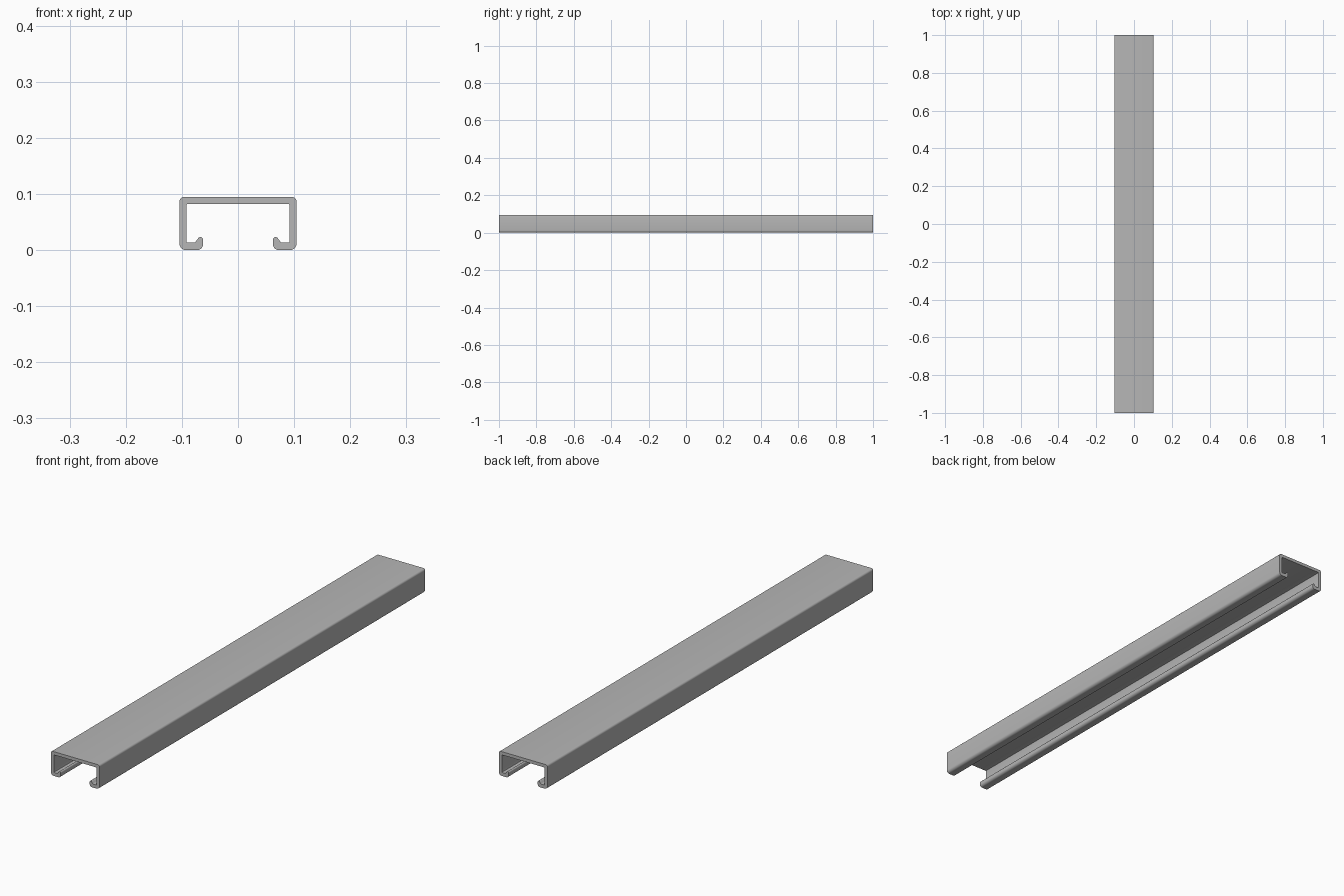
import bpy, bmesh, math

cube = bpy.data.objects.get("Cube")
if cube:
    bpy.data.objects.remove(cube, do_unlink=True)

LENGTH = 2.0
W, H, T = 0.1045, 0.0945, 0.0125   # half width, height, wall thickness


def arc(cx, cz, r, start, end, steps=5):
    """Points of a circular arc in the x-z plane, angles in degrees."""
    angles = [math.radians(start + (end - start) * i / steps) for i in range(steps + 1)]
    return [(cx + r * math.cos(a), cz + r * math.sin(a)) for a in angles]


# Plain grey metal
metal = bpy.data.materials.new("grey metal")
metal.use_nodes = True
grey = (0.47, 0.47, 0.47, 1)
metal.diffuse_color = grey
metal.node_tree.nodes["Principled BSDF"].inputs["Base Color"].default_value = grey

# Left half of the section: outer wall down, round the lip, inner wall up
half = arc(W - 0.008, H - 0.008, 0.008, 90, 0)            # top corner
half += arc(W - 0.012, 0.012, 0.012, 0, -90)              # bottom corner
half += arc(0.073, 0.011, 0.011, -90, -170)               # outside of lip
half += arc(0.067, 0.0185, 0.0048, 190, 40)               # rounded lip tip
half += arc(0.079, 0.0185, 0.005, 210, 270, 3)            # inside of lip
half += arc(W - T - 0.002, 0.0155, 0.002, -90, 0, 2)      # inner floor corner
half += arc(W - T - 0.002, H - T - 0.002, 0.002, 0, 90, 2)  # inner top corner

# Mirror the half into a closed section and extrude it along the rail
section = half + [(-x, z) for x, z in reversed(half)]
bm = bmesh.new()
verts = [bm.verts.new((x, -LENGTH / 2, z)) for x, z in section]
face = bm.faces.new(verts)
extruded = bmesh.ops.extrude_face_region(bm, geom=[face], use_keep_orig=True)["geom"]
moved = [g for g in extruded if isinstance(g, bmesh.types.BMVert)]
bmesh.ops.translate(bm, verts=moved, vec=(0, LENGTH, 0))
bmesh.ops.recalc_face_normals(bm, faces=bm.faces)
caps = [f for f in bm.faces if len(f.verts) > 4]
bmesh.ops.triangulate(bm, faces=caps)

mesh = bpy.data.meshes.new("channel_rail")
bm.to_mesh(mesh)
bm.free()
mesh.materials.append(metal)
rail = bpy.data.objects.new("channel_rail", mesh)
bpy.context.collection.objects.link(rail)

# Smooth bends with crisp ends
bpy.ops.object.select_all(action='DESELECT')
rail.select_set(True)
bpy.context.view_layer.objects.active = rail
bpy.ops.object.shade_smooth_by_angle(angle=math.radians(35))
